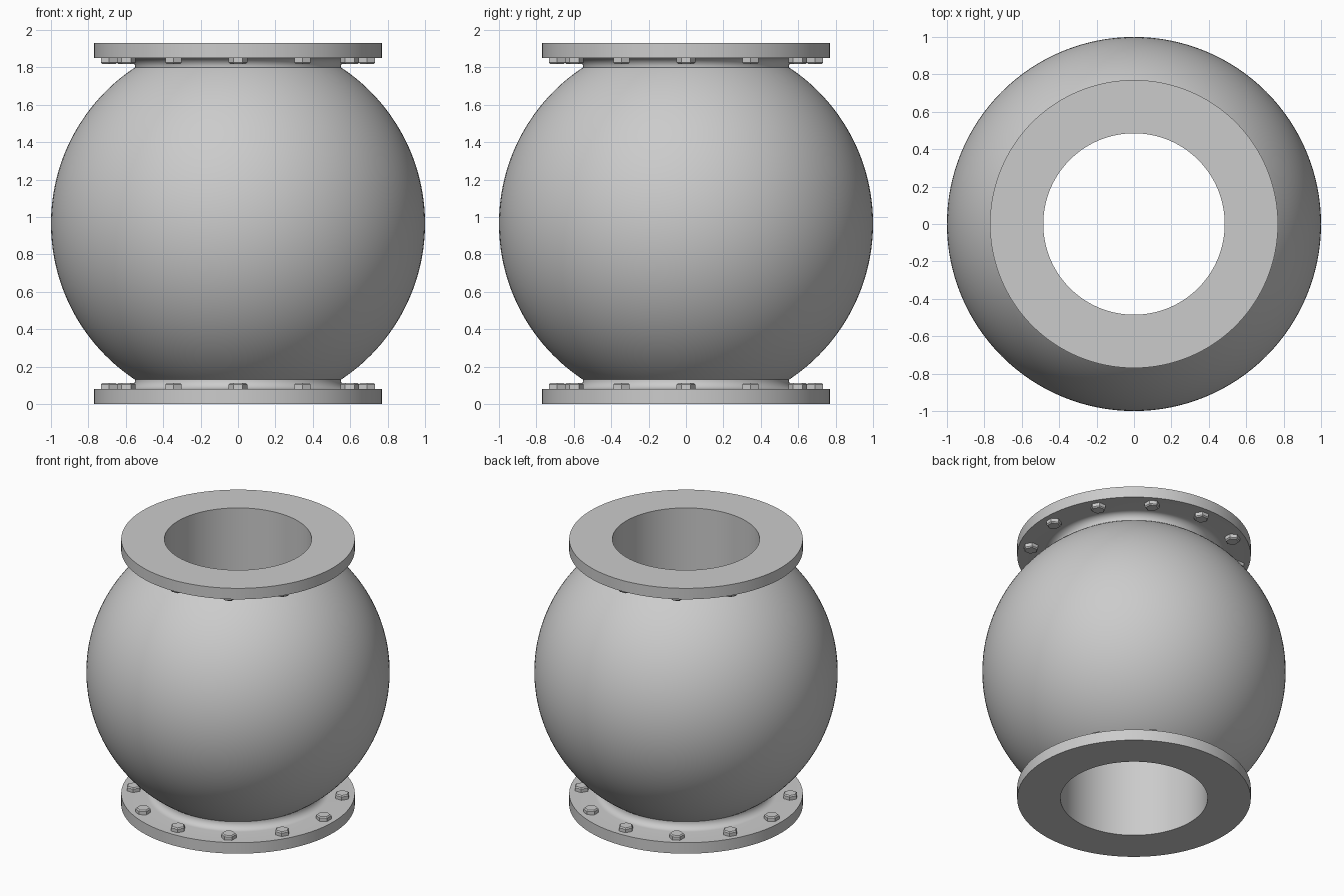
import bpy, bmesh
from math import pi, sin, cos, asin, radians
from mathutils import Matrix

if "Cube" in bpy.data.objects:
    bpy.data.objects.remove(bpy.data.objects["Cube"])

MID = 0.965      # height of the ball centre
BORE = 0.485     # radius of the through hole
SEG = 128


def finish(bm, name, angle=30):
    bmesh.ops.recalc_face_normals(bm, faces=bm.faces)
    mesh = bpy.data.meshes.new(name)
    bm.to_mesh(mesh)
    bm.free()
    obj = bpy.data.objects.new(name, mesh)
    bpy.context.collection.objects.link(obj)
    bpy.ops.object.select_all(action='DESELECT')
    obj.select_set(True)
    bpy.context.view_layer.objects.active = obj
    bpy.ops.object.shade_smooth_by_angle(angle=radians(angle))
    return obj


def lathe(name, profile):
    """Revolve a closed (radius, z) outline around the z axis."""
    bm = bmesh.new()
    rings = [[bm.verts.new((r * cos(2 * pi * i / SEG), r * sin(2 * pi * i / SEG), z))
              for i in range(SEG)] for r, z in profile]
    for a, b in zip(rings, rings[1:] + rings[:1]):
        for i in range(SEG):
            j = (i + 1) % SEG
            bm.faces.new((a[i], a[j], b[j], b[i]))
    return finish(bm, name)


# One-piece housing: flanges, filleted necks, ball and straight bore
fillet = [(0.60 - 0.05 * sin(t), 0.13 - 0.05 * cos(t))
          for t in (pi / 2 * k / 8 for k in range(9))]
lower = [(BORE, 0), (0.77, 0), (0.77, 0.08)] + fillet
a0 = asin((0.13 - MID) / 1.0)
N = 56
ball = [(cos(a0 * (1 - 2 * k / N)), MID + sin(a0 * (1 - 2 * k / N))) for k in range(1, N)]
upper = [(r, 2 * MID - z) for r, z in reversed(lower)]
lathe("flanged_ball_housing", lower + ball + upper)


# Twelve chamfered hex bolt heads on the inner face of each flange
def bolt_ring(name, flip):
    bm = bmesh.new()
    for k in range(12):
        layers = []
        for r, z in ((0.05, 0.075), (0.05, 0.104), (0.042, 0.112)):
            layers.append([bm.verts.new((r * cos(pi / 3 * i + pi / 2), r * sin(pi / 3 * i + pi / 2), z))
                           for i in range(6)])
        for a, b in zip(layers, layers[1:]):
            for i in range(6):
                j = (i + 1) % 6
                bm.faces.new((a[i], a[j], b[j], b[i]))
        bm.faces.new(layers[-1])
        bm.faces.new(layers[0][::-1])
        place = Matrix.Rotation(pi / 6 * k, 4, 'Z') @ Matrix.Translation((0.69, 0, 0))
        bmesh.ops.transform(bm, matrix=place, verts=sum(layers, []))
    if flip:
        for v in bm.verts:
            v.co.z = 2 * MID - v.co.z
    return finish(bm, name, 20)


bolt_ring("lower_bolts", False)
bolt_ring("upper_bolts", True)
